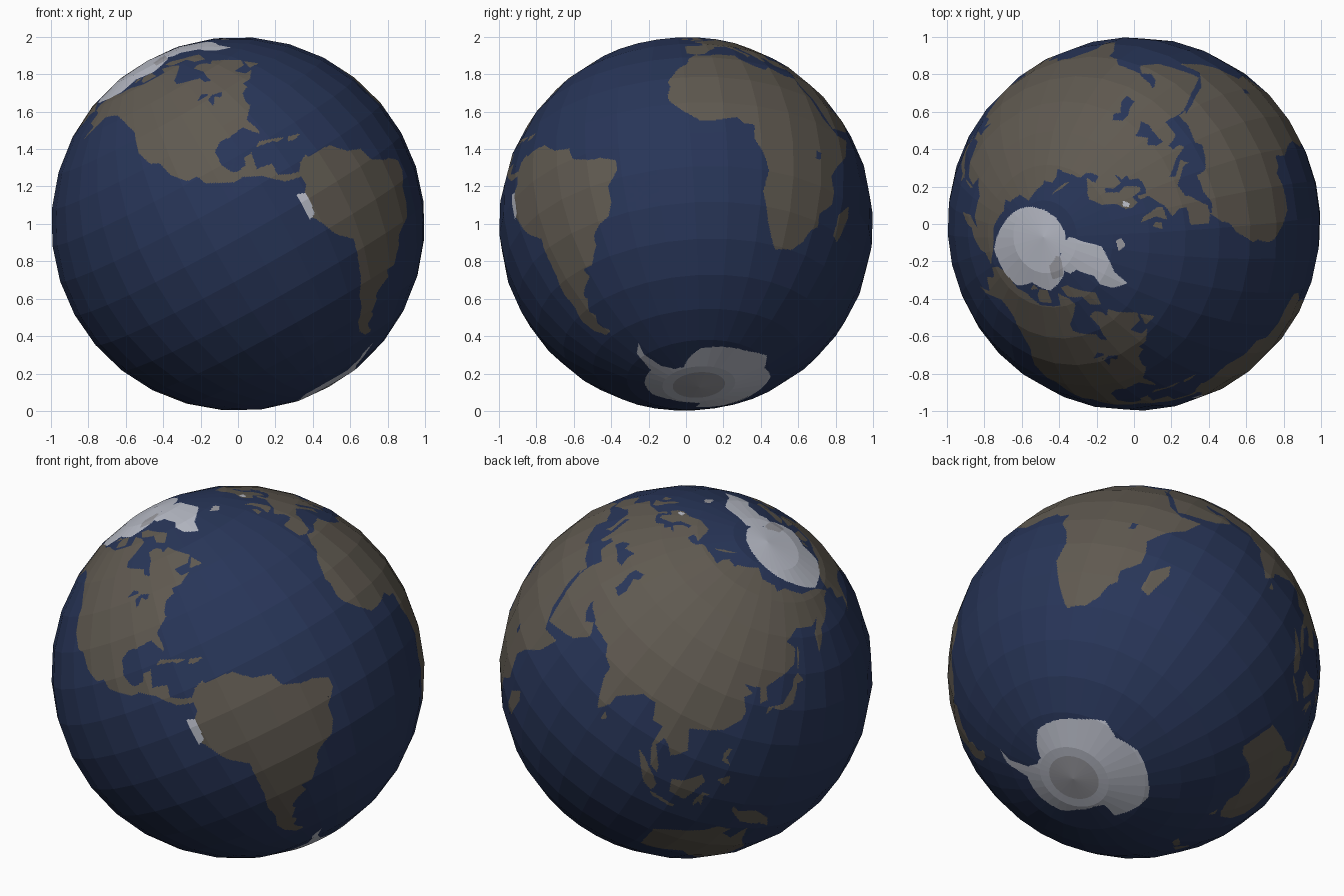
import bpy, bmesh, math
from mathutils import Vector, Matrix

# Colours
def material(name, rgb):
    m = bpy.data.materials.new(name)
    m.diffuse_color = (*rgb, 1)
    return m

MATS = [material("ocean_blue", (0.021, 0.036, 0.098)),
        material("land_brown", (0.116, 0.101, 0.081)),
        material("ice_white", (0.48, 0.50, 0.57)),
        material("ice_grey", (0.33, 0.33, 0.36))]
OCEAN, LAND, ICE, GREY = range(4)

# Painted regions: short outlines in degrees (longitude, latitude); later ones cover earlier ones
REGIONS = []

def paint(colour, pts):
    xs, ys = zip(*pts)
    edges = list(zip(pts, pts[1:] + pts[:1]))
    REGIONS.insert(0, (min(xs), max(xs), min(ys), max(ys), colour, edges))

def inside(x, y, edges):
    hit = False
    for (x1, y1), (x2, y2) in edges:
        if (y1 > y) != (y2 > y) and x < x1 + (y - y1) * (x2 - x1) / (y2 - y1):
            hit = not hit
    return hit

def colour_at(lon, lat):
    for x0, x1, y0, y1, colour, edges in REGIONS:
        if y0 <= lat <= y1:
            for x in (lon, lon + 360):
                if x0 <= x <= x1 and inside(x, lat, edges):
                    return colour
    return OCEAN

# North America, northern half
paint(LAND, [(-168, 66), (-166, 68.5), (-156, 71), (-140, 69.7), (-128, 70), (-115, 68), (-95, 68),
    (-94, 72), (-85, 69.5), (-82, 67), (-87, 64.5), (-94, 61), (-94, 58.5), (-88, 56.7), (-82, 55),
    (-82, 52.8), (-79, 51.5), (-78.5, 54.5), (-77, 57), (-78, 61.5), (-73, 62), (-69.5, 60.5),
    (-69, 58.5), (-65, 60), (-62, 57), (-56, 52.5), (-59, 50), (-66, 50), (-65, 48), (-64, 46.5),
    (-60, 46.5), (-66, 43.5), (-70, 43.5), (-124, 43.5), (-124, 48), (-130, 54.5), (-135, 58.5),
    (-140, 59.8), (-147, 60.8), (-152, 59), (-158, 56.5), (-164, 54.7), (-157, 58.7), (-165, 61),
    (-161, 64.5)])
# North America, southern half
paint(LAND, [(-124, 44), (-70, 44), (-70, 41.7), (-74, 40.5), (-76, 37), (-75.7, 35.3), (-81, 31.5),
    (-80, 27), (-80.5, 25.2), (-82.7, 28), (-84, 30), (-90, 29.3), (-94, 29.5), (-97.3, 27.5),
    (-97.7, 22.5), (-96, 19), (-94.5, 18.2), (-91, 18.7), (-90, 21), (-87, 21.3), (-88.5, 16),
    (-83.3, 15), (-83.7, 11), (-80, 9.3), (-77, 8.5), (-77.5, 7), (-80.5, 7.5), (-83, 8.3), (-86, 11),
    (-88, 13), (-94, 16), (-97, 15.8), (-105.5, 20), (-106.5, 23), (-110, 23.2), (-112, 25),
    (-115, 28), (-117, 33), (-120.6, 34.5), (-124, 40)])
# South America
paint(LAND, [(-77, 8.5), (-75, 10.8), (-72, 12), (-71.5, 11), (-68, 11), (-62, 10.6), (-60, 8.5),
    (-57, 6), (-51.5, 4.5), (-50, 0), (-44, -2.5), (-40, -3), (-35.3, -5.2), (-35, -8.5), (-39, -13),
    (-39, -18), (-41, -22), (-45, -23.5), (-48.5, -26), (-49, -29), (-53.5, -34), (-58, -34.3),
    (-57, -37), (-62, -39), (-65, -41), (-64, -42.5), (-67.5, -46), (-66, -48), (-69, -50.5),
    (-68, -52.5), (-65.2, -54.7), (-70, -55), (-74.5, -51.5), (-75.5, -47), (-73, -42), (-73.5, -37),
    (-71.5, -31), (-70.3, -18.5), (-76, -14), (-79.5, -7.5), (-81.3, -5), (-80, -2.5), (-80, 1),
    (-77.5, 4), (-77.5, 7)])
# Africa
paint(LAND, [(-6, 35.8), (-2, 35), (3, 36.8), (10, 37.2), (11, 34), (15.5, 32), (20, 30.8), (22, 32.8),
    (29, 31), (34, 31.3), (34.4, 28), (33, 29.3), (35.5, 24), (37.3, 20.8), (39.5, 15.5), (43.2, 12),
    (44.5, 10.5), (51.2, 12), (48, 4.5), (42, -1.5), (39, -6), (40.5, -11), (40.5, -15), (35, -20),
    (35.5, -24), (32.8, -26), (31, -30), (27, -33.5), (20, -34.8), (18.2, -33), (15, -27), (12, -18),
    (13.7, -11), (12, -5.5), (9, -1), (9.5, 4), (6, 4.3), (4, 6.3), (-2, 4.8), (-7.5, 4.4),
    (-13, 8.5), (-16.7, 12.5), (-17.4, 14.7), (-16.2, 19), (-17, 21), (-13, 27.7), (-9.7, 30), (-9, 32.5)])
# Europe and Asia Minor
paint(LAND, [(-9, 37), (-9.3, 43), (-1.5, 43.5), (-1.3, 46), (-4.6, 48.4), (1.5, 50.3), (4, 52),
    (8.3, 54), (8.2, 57), (10.5, 57.5), (10, 54.5), (14, 54), (19, 54.5), (21, 57.5), (24, 57.2),
    (23.5, 59.3), (30, 60), (22, 60.3), (21.3, 63), (25.3, 65), (22, 65.7), (17.3, 62), (19, 59.7),
    (16.5, 57), (14.3, 55.5), (12.5, 56), (11, 59), (7, 58), (5, 60), (5.3, 62), (11, 64.5),
    (15, 68.5), (25, 71), (31, 70.3), (41, 67), (33, 66.5), (35, 64.3), (40, 64.7), (44, 66),
    (45, 68.3), (60, 69), (60, 36), (36, 36.5), (28, 36.7), (26.5, 39), (26, 40.7), (23.5, 40.3),
    (24, 38), (22.5, 36.6), (19.5, 41), (13.5, 45.6), (12.3, 44.2), (18.3, 40), (16, 38), (15.5, 40),
    (10.3, 43.5), (8.8, 44.4), (3.2, 43), (3, 41.8), (-0.3, 39), (-2, 36.8), (-5.5, 36)])
# Asia
paint(LAND, [(58, 69), (68, 68.5), (67, 71), (70, 73), (80, 72.5), (81, 73.7), (104, 77.5), (113, 74),
    (128, 73), (130, 71), (140, 72.5), (160, 69.8), (170, 70), (180, 69), (190, 66), (180, 65),
    (177, 62.5), (170, 60), (163, 58), (162, 56), (156.7, 51), (156, 57), (163, 61.5), (155, 59.3),
    (143, 59.3), (135.5, 54.8), (141, 53), (140, 48), (132, 43), (127.5, 40), (129.3, 36),
    (126.5, 34.5), (125, 39.5), (121.5, 39), (118, 39), (122.5, 37), (119.5, 35), (122, 31),
    (121.5, 28), (117, 23.5), (110, 21), (106, 19.5), (109, 13), (107, 10.5), (105, 8.8), (102.5, 12),
    (100.5, 13.3), (99.3, 10), (103.3, 4), (104, 1.4), (101, 3), (98.3, 8.3), (98, 16), (94.5, 16),
    (92, 21.5), (87, 21.3), (80.2, 15.5), (80, 12), (77.5, 8.2), (73, 17), (72.5, 21), (69, 22.3),
    (66.5, 25.2), (57, 26), (56, 27), (51, 28), (48, 30), (36, 36.5), (55, 40)])
# Arabia, then Australia
paint(LAND, [(35, 36.9), (34.3, 31.2), (35, 28.2), (39, 21), (43, 12.8), (52, 16), (55.3, 17.5),
    (59.7, 22.5), (56.5, 26), (54, 24), (51, 25.5), (48, 30), (52, 38)])
paint(LAND, [(114, -22), (122, -18), (129, -15), (132, -11.5), (136.8, -12), (135.7, -15),
    (140.5, -17.5), (142.5, -10.8), (146, -19), (153, -25.5), (153, -31), (150, -37.5), (146.5, -39),
    (140, -38), (138, -35), (135.5, -34.8), (131, -31.5), (124, -33), (118, -35), (115, -34.3)])
# East Asian and Pacific islands
paint(LAND, [(131, -1), (135, -3.3), (141, -2.6), (147.5, -6), (150.5, -10.5), (146, -8.5), (143, -9),
    (138, -8), (133, -4)])
paint(LAND, [(109, 1.5), (113, 3), (117, 7), (119, 5), (117.5, 1), (116, -4), (110.5, -3)])
paint(LAND, [(95.3, 5.7), (98, 4.3), (103.5, 0), (106, -3), (105.5, -5.8), (102, -4), (98.5, 1)])
paint(LAND, [(105.3, -6.3), (108.5, -6.6), (114.4, -7.6), (114.4, -8.6), (106.5, -7.5)])
paint(LAND, [(119, -3), (120, 1), (125, 1.5), (120.8, 0.2), (122, -4.5), (120.5, -3), (119.6, -5.5)])
paint(LAND, [(120.3, 16), (121, 18.5), (122.2, 18.3), (121.7, 15), (124, 13), (120.7, 13.8)])
paint(LAND, [(122, 7), (125.5, 9.7), (126.3, 7), (125.3, 5.7)])
paint(LAND, [(130, 31.3), (130, 33.8), (136, 35.6), (140, 41), (140, 43.5), (142, 45.4), (145.3, 43.3),
    (142, 42), (141.8, 39), (140.8, 35.7), (136, 33.6), (132, 34)])
paint(LAND, [(142, 46), (142.2, 54), (143.3, 52), (143, 49)])
paint(LAND, [(173, -34.7), (178.3, -37.7), (175.3, -41.5), (174, -39)])
paint(LAND, [(172.7, -40.6), (174, -42), (170.7, -45.9), (168.5, -46.6), (166.5, -45.8)])
paint(LAND, [(144.7, -40.8), (148.2, -40.9), (147, -43.5)])
# Indian Ocean, Atlantic and Caribbean islands
paint(LAND, [(80, 9.5), (81.8, 7.5), (80.2, 6)])
paint(LAND, [(49.3, -12), (50.3, -15.5), (47.2, -25), (44, -24), (44.3, -17)])
paint(LAND, [(-5.5, 50.2), (-3, 53.5), (-5, 58.5), (-2, 57.5), (1.5, 52.7), (1, 51)])
paint(LAND, [(-10, 52), (-8, 55), (-6, 54), (-6.3, 52.2)])
paint(LAND, [(-84.8, 22), (-82.5, 23.1), (-77, 21.3), (-74.2, 20.2), (-77.5, 19.9), (-78.5, 21)])
paint(LAND, [(-74, 18.4), (-73, 19.8), (-68.5, 18.6), (-71.5, 17.8)])
paint(LAND, [(-59.2, 47.7), (-56, 51.5), (-53, 47)])
# Arctic islands
paint(LAND, [(-88, 73.5), (-80, 73.5), (-68, 69), (-62, 66.5), (-66, 62.5), (-72, 64.5), (-73, 68), (-85, 70)])
paint(LAND, [(-117, 71), (-115, 73), (-105, 73), (-102, 69), (-115, 69)])
paint(LAND, [(-125, 72), (-123, 74), (-116, 73)])
paint(LAND, [(52, 71), (57, 74), (68, 77), (56, 72)])
# Ice: arctic pack, the great northern island, small northern patches, Andes strip
paint(ICE, [(-180, 91), (-180, 69.5), (-168, 70), (-156, 70), (-140, 70.5), (-125, 74.5), (-102, 73),
    (-85, 75.5), (-75, 77), (-65, 80), (-58, 82.5), (-4, 82.7), (24, 83), (60, 82.5), (90, 81),
    (120, 78), (153, 74), (180, 69.5), (180, 91)])
paint(ICE, [(-73, 78.3), (-60, 82), (-32, 83.5), (-12, 81.5), (-19, 77), (-22, 71), (-32, 68),
    (-40, 65), (-43.5, 60), (-51, 63), (-54, 67), (-51, 70), (-58, 75.5), (-68, 76)])
paint(GREY, [(-95, 76.5), (-95, 81), (-70, 83), (-62, 82), (-78, 76.5)])
paint(GREY, [(-24, 65.5), (-16, 66.5), (-14, 65), (-19, 63.4)])
paint(ICE, [(6, 61), (8, 62.8), (11, 62), (8, 60.3)])
paint(ICE, [(-82, -6), (-82, 3), (-79, 2), (-79, -1), (-79.6, -5)])
# Antarctica, its peninsula and its greyer middle
paint(ICE, [(-180, -91), (-180, -78), (-150, -77), (-130, -74), (-100, -73), (-75, -73), (-61, -74),
    (-50, -77.5), (-35, -78), (-25, -75), (-10, -71), (10, -70), (35, -69), (55, -66.5), (70, -69),
    (90, -66.5), (115, -66.5), (135, -66), (150, -68.5), (170, -71.5), (165, -77), (180, -78), (180, -91)])
paint(ICE, [(-76, -74), (-68, -69), (-65, -65.5), (-57, -63), (-61, -67), (-60, -75)])
paint(GREY, [(-180, -91), (-180, -82), (180, -82), (180, -91)])
# Inland seas and lakes
paint(OCEAN, [(28.5, 41.5), (28.5, 44), (31, 46.3), (33.5, 44.6), (38, 47), (39, 44.5), (41.5, 42), (38, 41), (34, 42)])
paint(OCEAN, [(47.5, 43), (47.5, 45.5), (51.5, 47), (53, 45), (51, 43.5), (54, 40), (54, 37), (50, 37.2), (49.5, 40)])
paint(OCEAN, [(-92, 46.7), (-88, 48.7), (-84.5, 46.5), (-88, 46.8)])
paint(OCEAN, [(-87.5, 42), (-87.5, 45), (-84.5, 46), (-80.5, 45), (-82.5, 43), (-84, 45), (-86.2, 43)])
paint(OCEAN, [(31.8, -2.5), (32, 0.3), (34, 0), (33.5, -2.5)])

# Globe: 32 x 16 flat facets, each cut finer only where a coast crosses it
SEG, RINGS, FINE = 32, 16, 32
STEP = 360 / SEG / FINE
axis = Vector((-0.484, -0.07, 0.872)).normalized()
side = (Vector((1, 0, 0)) - axis * axis.x).normalized()
TILT = Matrix((side, axis.cross(side), axis)).transposed() @ Matrix.Rotation(math.radians(14.7), 3, 'Z')

def corner(a, b):
    lon, lat = math.radians(a * 360 / SEG - 180), math.radians(b * 180 / RINGS - 90)
    return Vector((math.cos(lat) * math.cos(lon), math.cos(lat) * math.sin(lon), math.sin(lat)))

bm = bmesh.new()
verts, shades = {}, {}

def vert(i, j):
    key = (0 if j in (0, RINGS * FINE) else i % (SEG * FINE), j)
    if key not in verts:
        (a, u), (b, v) = divmod(i, FINE), divmod(j, FINE)
        u, v = u / FINE, v / FINE
        p = corner(a, b).lerp(corner(a + 1, b), u).lerp(corner(a, b + 1).lerp(corner(a + 1, b + 1), u), v)
        verts[key] = bm.verts.new(TILT @ p + Vector((0, 0, 1)))
    return verts[key]

def shade(i, j):
    if (i, j) not in shades:
        shades[i, j] = colour_at(i * STEP - 180, j * STEP - 90)
    return shades[i, j]

def cell(i, j, n):
    corners = [(i, j), (i + n, j), (i + n, j + n), (i, j + n)]
    mid = shade(i + n / 2, j + n / 2)
    if n > 4 or (n > 1 and any(shade(*c) != mid for c in corners)):
        h = n // 2
        for di, dj in ((0, 0), (h, 0), (0, h), (h, h)):
            cell(i + di, j + dj, h)
        return
    ring = list(dict.fromkeys(vert(*c) for c in corners))
    bm.faces.new(ring).material_index = mid

for a in range(SEG):
    for b in range(RINGS):
        cell(a * FINE, b * FINE, FINE)

mesh = bpy.data.meshes.new("globe")
bm.to_mesh(mesh)
bm.free()
for m in MATS:
    mesh.materials.append(m)
bpy.context.collection.objects.link(bpy.data.objects.new("globe", mesh))
